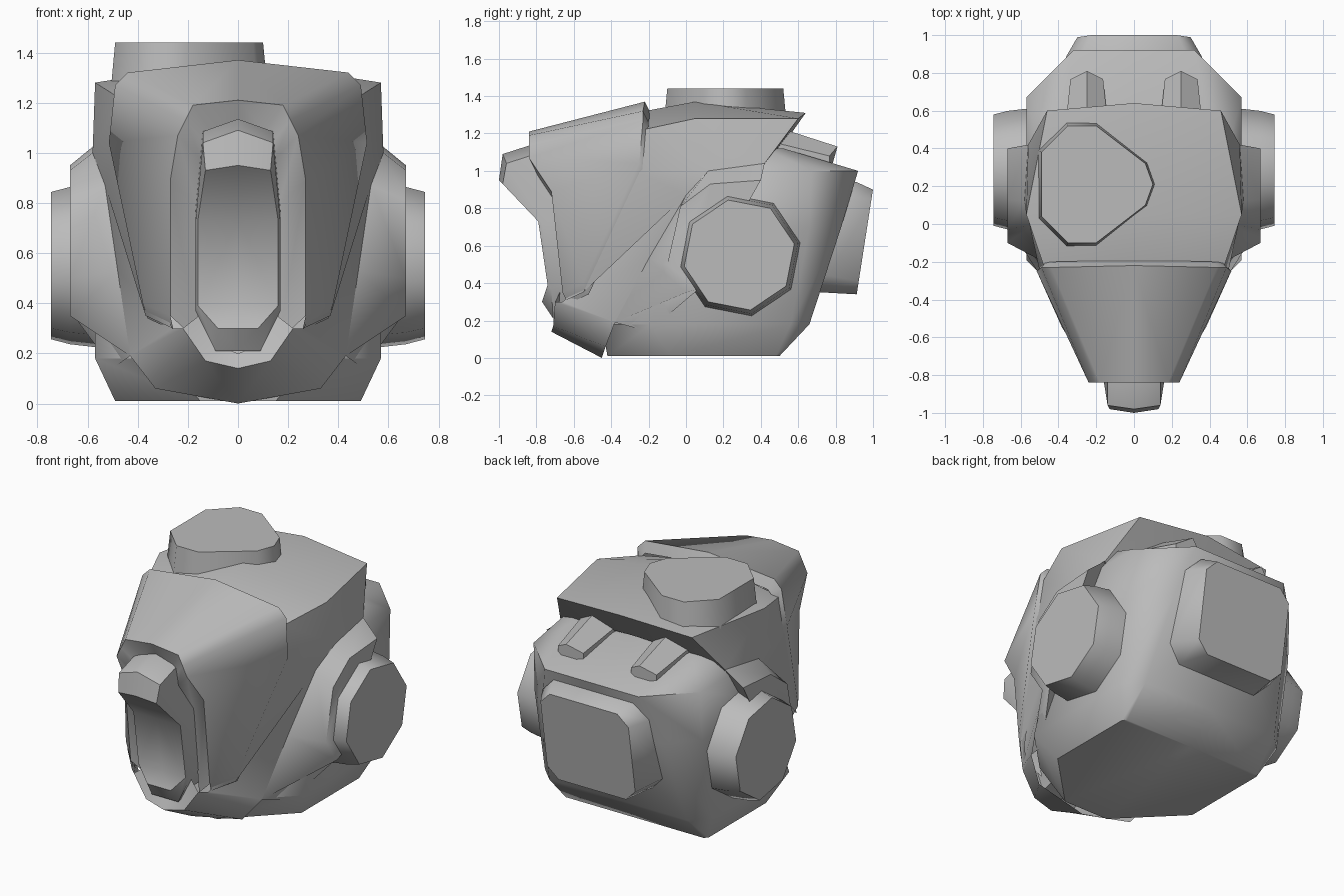
import bpy, bmesh, math

cube = bpy.data.objects.get("Cube")
if cube:
    bpy.data.objects.remove(cube, do_unlink=True)

colour = (0.5, 0.5, 0.5, 1)
grey = bpy.data.materials.new("plain_grey")
grey.use_nodes = True
grey.diffuse_color = colour
grey.node_tree.nodes["Principled BSDF"].inputs["Base Color"].default_value = colour


def loft(name, patches, closed=False, caps=(), mirror=True):
    """Skin lists of rings; optional end caps and left-right mirroring."""
    bm = bmesh.new()
    for rings in patches:
        rows = [[bm.verts.new(point) for point in ring] for ring in rings]
        count = len(rows[0])
        for row, following in zip(rows, rows[1:]):
            for i in range(count if closed else count - 1):
                j = (i + 1) % count
                bm.faces.new((row[i], row[j], following[j], following[i]))
        for cap in caps:
            bm.faces.new(rows[cap])
    bmesh.ops.remove_doubles(bm, verts=bm.verts, dist=0.001)
    if mirror:
        geometry = bm.verts[:] + bm.edges[:] + bm.faces[:]
        bmesh.ops.mirror(bm, geom=geometry, axis='X', merge_dist=0.001)
    bmesh.ops.recalc_face_normals(bm, faces=bm.faces)
    mesh = bpy.data.meshes.new(name)
    bm.to_mesh(mesh)
    bm.free()
    mesh.materials.append(grey)
    part = bpy.data.objects.new(name, mesh)
    bpy.context.collection.objects.link(part)
    bpy.ops.object.select_all(action='DESELECT')
    part.select_set(True)
    bpy.context.view_layer.objects.active = part
    bpy.ops.object.shade_smooth_by_angle(angle=math.radians(48))


def moved(ring, widen=1, back=0, up=0):
    """Copy a ring, scaled in width and shifted."""
    return [(x * widen, y + back, z + up) for x, y, z in ring]


def half_octagon(width, low, high, low_cut, high_cut):
    """Right half of a rectangle with cut corners."""
    return [(0, low), (width - low_cut, low), (width, low + low_cut),
            (width, high - high_cut), (width - high_cut, high), (0, high)]


def polygon(sides, radius, turn):
    """Corners of a regular polygon about the origin."""
    angles = [turn + math.tau * i / sides for i in range(sides)]
    return [(radius * math.cos(a), radius * math.sin(a)) for a in angles]


# Skull: stacked outlines that lean back, then a sloping crown
def skull_level(z, width, front, back, front_cut, back_cut):
    return [(x, y, z) for x, y in half_octagon(width, front, back, front_cut, back_cut)]


loft("skull", [[
    skull_level(z=0.01, width=0.49, front=-0.42, back=0.5, front_cut=0.34, back_cut=0.02),
    skull_level(z=0.18, width=0.57, front=-0.45, back=0.66, front_cut=0.26, back_cut=0.1),
    skull_level(z=0.7, width=0.57, front=-0.2, back=0.83, front_cut=0.2, back_cut=0.17),
    skull_level(z=1, width=0.57, front=-0.1, back=0.92, front_cut=0.2, back_cut=0.25),
    skull_level(z=1.12, width=0.5, front=0, back=0.52, front_cut=0.2, back_cut=0.1),
]], caps=(0, -1))

# Shared edge lines, each running from the top centre outward and down
shield_rim = [(0, -0.22, 1.37), (0.44, -0.23, 1.32), (0.49, -0.23, 1.27),
              (0.515, -0.25, 1.04), (0.38, -0.55, 0.4), (0.27, -0.66, 0.35)]
chin = [(0.22, -0.7, 0.3), (0.13, -0.71, 0.17), (0, -0.72, 0.14)]
helmet_edge = [(0, 0.05, 1.37), (0.57, 0.05, 1.28), (0.58, 0.12, 1),
               (0.53, 0, 0.87), (0.48, -0.2, 0.53), (0.43, -0.38, 0.19),
               (0.33, -0.43, 0.06), (0, -0.45, 0)]
brim = [(0, 0.64, 1.31), (0.46, 0.6, 1.28), (0.56, 0.42, 1.04)]

# Helmet: wraps from the chin to the rear brim, closed underneath
helmet_front = moved(shield_rim[:1] + shield_rim[2:], widen=0.97, up=-0.05) + chin
loft("helmet", [[helmet_front, helmet_edge],
                [helmet_edge[:3], brim, moved(brim, widen=0.9, back=-0.12, up=-0.17)]])

# Chin frame around the snout base
loft("chin_frame", [[chin, moved(chin, widen=0.65, back=0.03, up=0.06)]])

# Face plate: raised shield with an opening for the snout
opening = [(0, -0.84, 1.21), (0.18, -0.84, 1.19), (0.21, -0.84, 1.13),
           (0.24, -0.84, 1.07), (0.27, -0.72, 0.89), (0.27, -0.66, 0.35)]
loft("face_plate", [[moved(shield_rim, widen=0.95, back=0.03, up=-0.06), shield_rim,
                     opening, moved(opening, widen=0.6, back=0.05, up=-0.1)]])

# Snout: hooded nozzle whose long front panel bends inward
panel = [(0, -1, 0.95), (0.13, -0.98, 0.93), (0.16, -0.79, 0.73),
         (0.16, -0.74, 0.39), (0.08, -0.77, 0.3), (0, -0.77, 0.3)]
hood = [(0, -0.98, 1.09), (0.14, -0.96, 1.04), (0.17, -0.77, 0.72),
        (0.17, -0.72, 0.37), (0.09, -0.71, 0.21), (0, -0.71, 0.21)]
loft("snout", [[moved(panel, widen=0), panel, hood, moved(hood, back=0.14, up=0.045),
                moved(hood, back=0.4, up=0.045)]])

# Ear plates: faceted pads between the helmet edge and the ear caps
pad = [(0.67, y, z) for y, z in
       ((0.4, 0.95), (0.13, 0.93), (-0.03, 0.81), (-0.1, 0.5), (0, 0.35), (0.07, 0.37))]
pad_base = brim[2:] + helmet_edge[2:6] + [(0.5, -0.2, 0.14)]
loft("ear_plates", [[pad_base, pad]], closed=True, caps=(-1,))


# Ear caps: tapered octagons
def ear_ring(x, radius):
    return [(x, 0.285 + y, 0.55 + z) for y, z in polygon(8, radius, turn=0.2)]


loft("ear_caps", [[ear_ring(0.5, 0.34), ear_ring(0.67, 0.32), ear_ring(0.745, 0.3)]],
     closed=True, caps=(0, -1))


# Back hatch: chamfered box that follows the slope of the skull
def hatch_ring(width, low, high, cut, depth, lean):
    return [(x, depth + lean * z, z) for x, z in half_octagon(width, low, high, cut, cut)]


loft("back_hatch", [[
    hatch_ring(width=0.37, low=0.34, high=0.95, cut=0.09, depth=0.5, lean=0.3),
    hatch_ring(width=0.36, low=0.35, high=0.94, cut=0.09, depth=0.63, lean=0.3),
    hatch_ring(width=0.3, low=0.34, high=0.9, cut=0.07, depth=0.86, lean=0.155),
]], caps=(0, -1))


# Rear pegs: small sloping studs with pointed ends under the brim
def peg_ring(y, z, radius):
    hexagon = polygon(6, radius, turn=math.pi / 6)
    return [(0.25 + x, y - abs(x) / 2, z + rise) for x, rise in hexagon]


loft("rear_pegs", [[peg_ring(0.5, 1.09, 0.14), peg_ring(0.81, 1.03, 0.1)]],
     closed=True, caps=(0, -1))

# Top disc: pointed, faceted cap on the right of the helmet
disc_half = [(-0.29, 0.17), (-0.15, 0.31), (0, 0.31), (0.26, 0.11)]
disc = disc_half + [(0.3, 0)] + [(x, -y) for x, y in reversed(disc_half)]


def disc_ring(z, scale):
    return [(scale * x - 0.2, scale * y + 0.21, z) for x, y in disc]


loft("top_disc", [[disc_ring(1.25, 1.06), disc_ring(1.44, 1)]],
     closed=True, caps=(0, -1), mirror=False)
